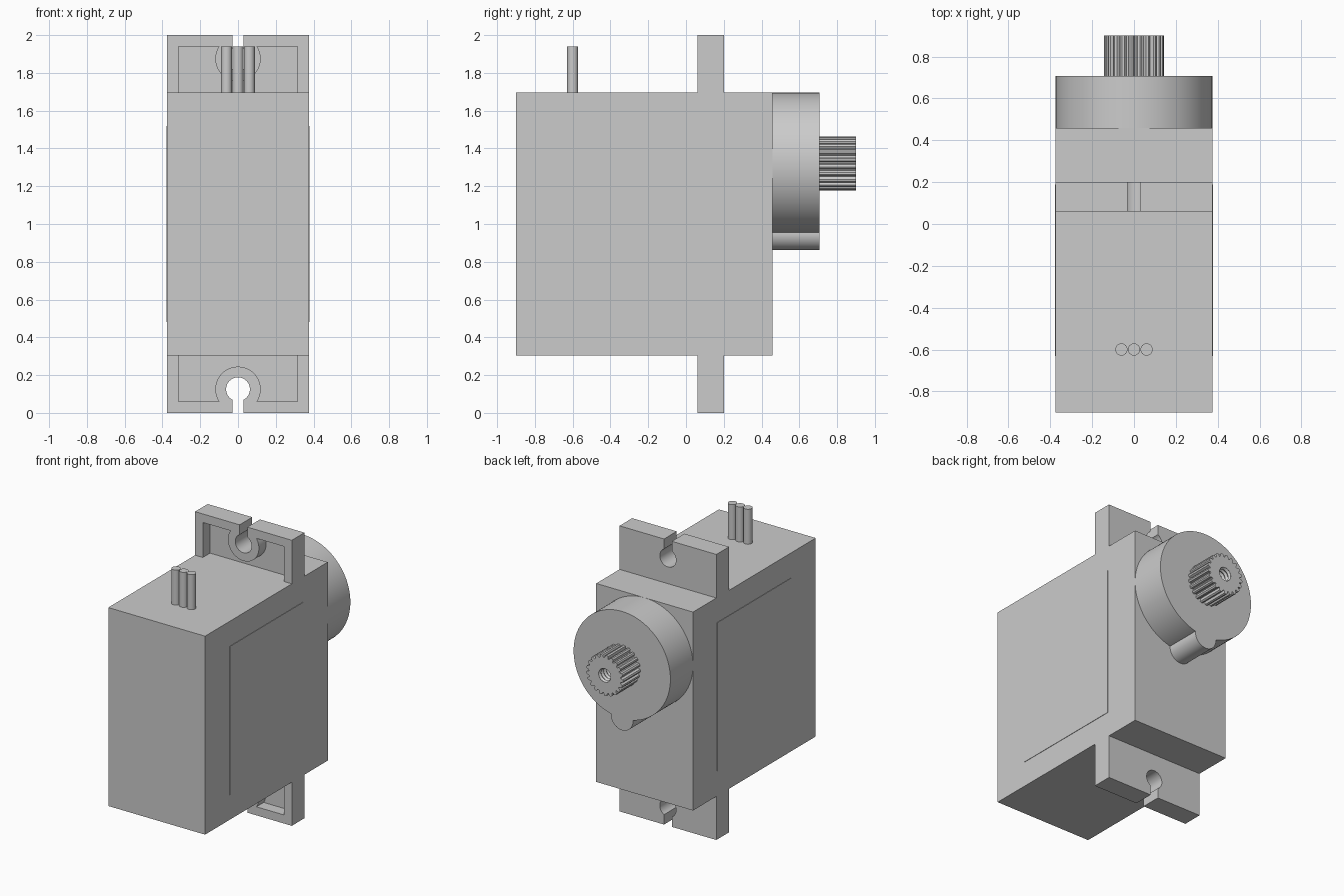
import bpy, bmesh, math
from mathutils import Vector

cube = bpy.data.objects.get("Cube")
if cube:
    bpy.data.objects.remove(cube, do_unlink=True)

grey = bpy.data.materials.new("light grey plastic")
grey.use_nodes = True
GREY = (0.6, 0.6, 0.6, 1)
grey.diffuse_color = GREY
grey.node_tree.nodes["Principled BSDF"].inputs["Base Color"].default_value = GREY

HALF_W = 0.375           # case half width
LOW, HIGH = 0.305, 1.695  # case bottom and top
AXIS_Z = 1.32            # output shaft height
PLACE = {"x": lambda a, b, t: (t, a, b),
         "y": lambda a, b, t: (a, t, b),
         "z": lambda a, b, t: (a, b, t)}


def prism(name, pts, axis, start, end):
    """Extrude a closed 2D outline along an axis."""
    bm = bmesh.new()
    low = [bm.verts.new(PLACE[axis](a, b, start)) for a, b in pts]
    face = bm.faces.new(low)
    new = bmesh.ops.extrude_face_region(bm, geom=[face])["geom"]
    shift = Vector(PLACE[axis](0, 0, end - start))
    bmesh.ops.translate(bm, vec=shift, verts=[v for v in new if isinstance(v, bmesh.types.BMVert)])
    bmesh.ops.recalc_face_normals(bm, faces=bm.faces)
    mesh = bpy.data.meshes.new(name)
    bm.to_mesh(mesh)
    bm.free()
    mesh.materials.append(grey)
    obj = bpy.data.objects.new(name, mesh)
    bpy.context.collection.objects.link(obj)
    return obj


def box(name, x, y, z):
    return prism(name, [(x[0], z[0]), (x[1], z[0]), (x[1], z[1]), (x[0], z[1])], "y", *y)


def circle(a, b, r, n=48):
    return [(a + r * math.cos(math.tau * i / n), b + r * math.sin(math.tau * i / n)) for i in range(n)]


def activate(obj):
    bpy.ops.object.select_all(action="DESELECT")
    obj.select_set(True)
    bpy.context.view_layer.objects.active = obj


def combine(obj, other, operation="DIFFERENCE"):
    activate(obj)
    mod = obj.modifiers.new("combine", "BOOLEAN")
    mod.operation, mod.object, mod.solver = operation, other, "EXACT"
    bpy.ops.object.modifier_apply(modifier=mod.name)
    bpy.data.objects.remove(other, do_unlink=True)


def smooth(obj, angle=30):
    activate(obj)
    bpy.ops.object.shade_smooth_by_angle(angle=math.radians(angle))


# Case with both mounting ears as one side profile
F, B = 0.06, 0.2   # ear front and back
case = prism("servo_case", [
    (-0.9, LOW), (F, LOW), (F, 0), (B, 0), (B, LOW), (0.458, LOW),
    (0.458, HIGH), (B, HIGH), (B, 2), (F, 2), (F, HIGH), (-0.9, HIGH)],
    "x", -HALF_W, HALF_W)

# Ears: recessed front with a round boss, screw hole and open slot
for top in (False, True):
    def z(h):
        return 2 - h if top else h
    recess = box("recess_cutter", (-0.315, 0.315), (0.0, F + 0.08), sorted((z(0.06), z(LOW))))
    combine(recess, prism("boss_cutter", circle(0, z(0.125), 0.12), "y", -0.1, 0.3))
    combine(case, recess)
    combine(case, prism("hole_cutter", circle(0, z(0.125), 0.063), "y", 0.0, 0.3))
    combine(case, box("slot_cutter", (-0.03, 0.03), (0.0, 0.3), sorted((z(-0.1), z(0.125)))))
smooth(case)

# Round gearbox cover with a small lobe beneath
cover = prism("gearbox_cover", circle(0, AXIS_Z, HALF_W, 96), "y", 0.458, 0.708)
combine(cover, prism("lobe", circle(0, 0.947, 0.085), "y", 0.458, 0.708), "UNION")
smooth(cover)

# Splined output shaft
TEETH = 21
outline = []
for i in range(TEETH):
    for offset, r in ((0, 0.122), (0.2, 0.124), (0.35, 0.14), (0.6, 0.144), (0.85, 0.14)):
        a = math.tau * (i + offset) / TEETH
        outline.append((r * math.cos(a), AXIS_Z + r * math.sin(a)))
shaft = prism("output_shaft", outline, "y", 0.708, 0.9)

# Threaded bore, stepped from stacked rings
bm = bmesh.new()
STEPS = 12
rings = []
for i in range(STEPS + 1):
    r = 0.05 if i % 2 else 0.04
    y = 0.74 + 0.17 * i / STEPS
    rings.append([bm.verts.new((a, y, b)) for a, b in circle(0, AXIS_Z, r, 32)])
for one, two in zip(rings, rings[1:]):
    for i in range(32):
        j = (i + 1) % 32
        bm.faces.new((one[i], one[j], two[j], two[i]))
bm.faces.new(rings[0])
bm.faces.new(rings[-1])
bmesh.ops.recalc_face_normals(bm, faces=bm.faces)
mesh = bpy.data.meshes.new("bore_cutter")
bm.to_mesh(mesh)
bm.free()
mesh.materials.append(grey)
bore = bpy.data.objects.new("bore_cutter", mesh)
bpy.context.collection.objects.link(bore)
combine(shaft, bore)
smooth(shaft)

# Three wire stubs on top
for name, x in (("left", 0.06), ("middle", 0), ("right", -0.06)):
    smooth(prism("wire_" + name, circle(x, -0.6, 0.029, 32), "z", HIGH - 0.02, 1.94))

# Thin blank label plate on each side
for name, s in (("left", 1), ("right", -1)):
    box("label_" + name, sorted((s * (HALF_W - 0.01), s * (HALF_W + 0.003))), (-0.63, 0.19), (0.48, 1.52))
